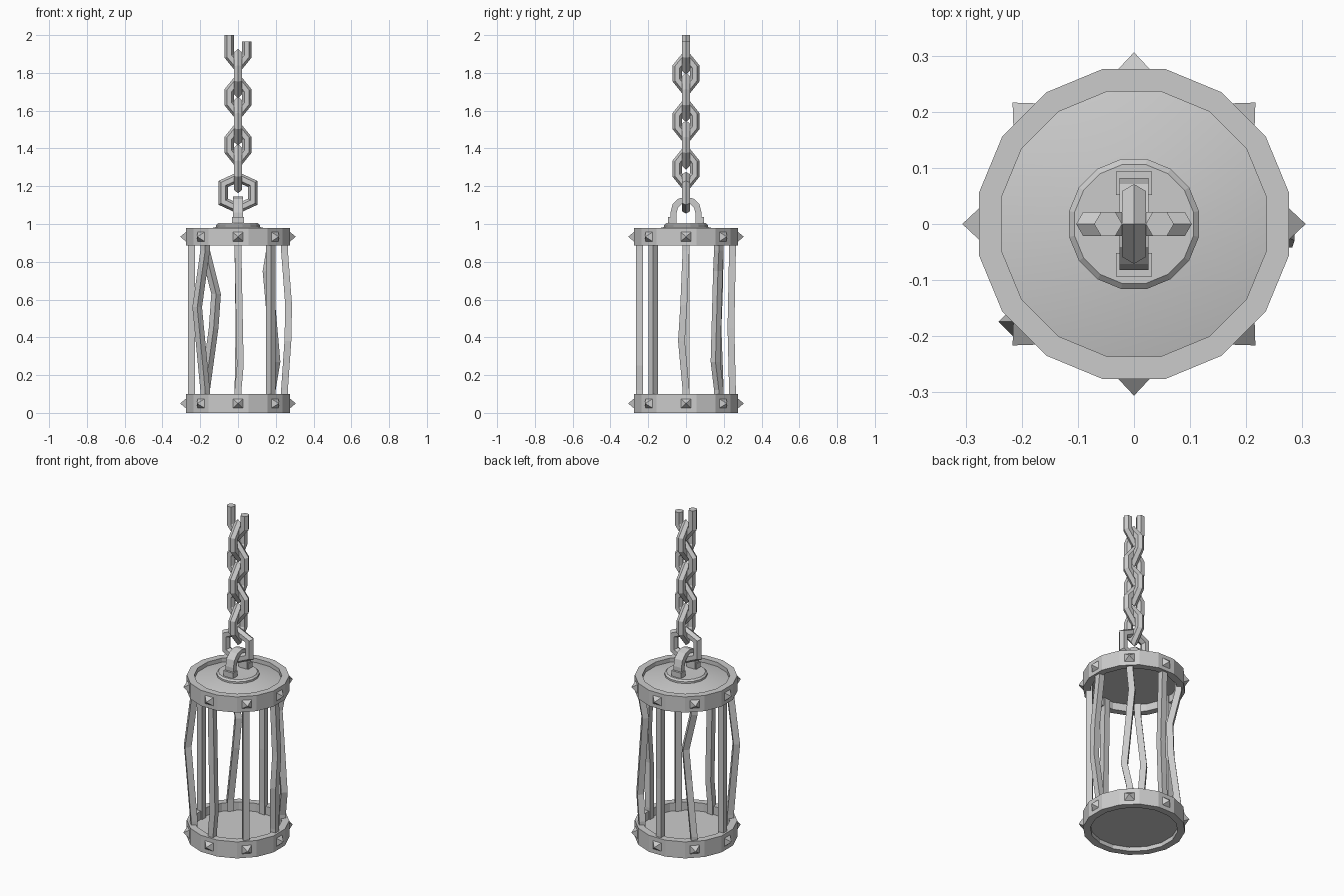
import bpy, bmesh
from math import pi, cos, sin, radians
from mathutils import Vector

if "Cube" in bpy.data.objects:
    bpy.data.objects.remove(bpy.data.objects["Cube"])


def make(name, bm):
    bmesh.ops.recalc_face_normals(bm, faces=bm.faces)
    mesh = bpy.data.meshes.new(name)
    bm.to_mesh(mesh)
    bm.free()
    ob = bpy.data.objects.new(name, mesh)
    bpy.context.collection.objects.link(ob)
    return ob


def loft(name, rings, closed=False):
    """Skin a list of equal point loops; cap the ends if open."""
    bm = bmesh.new()
    vs = [[bm.verts.new(p) for p in r] for r in rings]
    n, m = len(vs), len(vs[0])
    for i in range(n if closed else n - 1):
        a, b = vs[i], vs[(i + 1) % n]
        for j in range(m):
            k = (j + 1) % m
            bm.faces.new((a[j], a[k], b[k], b[j]))
    if not closed:
        bm.faces.new(vs[0])
        bm.faces.new(vs[-1])
    return make(name, bm)


def sweep(name, path, normal, section, closed=False):
    """Sweep a section along a planar path with mitred corners."""
    P, nrm, rings = [Vector(p) for p in path], Vector(normal), []
    n = len(P)
    for i, p in enumerate(P):
        d0 = (p - P[i - 1]).normalized() if closed or i > 0 else (P[1] - p).normalized()
        d1 = (P[(i + 1) % n] - p).normalized() if closed or i < n - 1 else d0
        t = (d0 + d1).normalized()
        side = t.cross(nrm) / t.dot(d1)
        rings.append([p + side * a + nrm * b for a, b in section])
    return loft(name, rings, closed)


def circle(r, z, n=16):
    return [(r * cos(2 * pi * (i + .5) / n), r * sin(2 * pi * (i + .5) / n), z) for i in range(n)]


def box(name, lo, hi):
    return loft(name, [[(lo[0], lo[1], z), (hi[0], lo[1], z), (hi[0], hi[1], z), (lo[0], hi[1], z)]
                       for z in (lo[2], hi[2])])


def hexagon(r):
    return [(r * cos(i * pi / 3), r * sin(i * pi / 3)) for i in range(6)]


# Rings with pyramid studs
for label, z0, z1 in (("lower", 0.005, 0.1), ("upper", 0.885, 0.98)):
    if label == "lower":
        z0 = 0.0
    loft(label + "_ring", [circle(.282, z0), circle(.282, z1), circle(.241, z1), circle(.241, z0)], True)
    zc = (z0 + z1) / 2
    for i in range(8):
        a = i * pi / 4
        out, tan, up = Vector((cos(a), sin(a), 0)), Vector((-sin(a), cos(a), 0)), Vector((0, 0, 1))
        c = up * zc
        bm = bmesh.new()
        base = [bm.verts.new(c + out * .274 + tan * u + up * v)
                for u, v in ((-.03, -.027), (.03, -.027), (.03, .027), (-.03, .027))]
        tip = bm.verts.new(c + out * .306)
        bm.faces.new(base)
        for j in range(4):
            bm.faces.new((base[j], base[(j + 1) % 4], tip))
        make(label + "_stud", bm)

# Floor, lid and collar
loft("floor_plate", [circle(.243, .025), circle(.243, .05)])
lid = loft("lid", [circle(.243, .93), circle(.243, .955), circle(.115, .985)])
bpy.context.view_layer.objects.active = lid
lid.select_set(True)
bpy.ops.object.shade_smooth_by_angle(angle=radians(30))
lid.select_set(False)
loft("collar", [circle(.118, .975), circle(.118, .995), circle(.108, 1.004)])

# Cage bars: bends as (z, dx, dy) for each angle
bends = {
    0: [(.57, .022, -.012), (.38, .018, -.024)],
    45: [(.75, -.018, -.005), (.27, .025, -.018)],
    90: [(.45, .005, -.008)],
    135: [(.63, .058, -.005), (.45, .045, -.012)],
    180: [],
    225: [(.56, -.042, 0)],
    270: [(.25, .012, 0)],
    315: [],
}
for deg, mid in bends.items():
    a = radians(deg)
    out, tan = Vector((cos(a), sin(a), 0)), Vector((-sin(a), cos(a), 0))
    rings = []
    for z, dx, dy in [(.94, 0, 0), (.86, 0, 0)] + mid + [(.12, 0, 0), (.045, 0, 0)]:
        c = out * .246 + Vector((dx, dy, z))
        rings.append([c + out * u + tan * v
                      for u, v in ((-.018, -.018), (.018, -.018), (.018, .018), (-.018, .018))])
    loft("cage_bar", rings)

# Hanging loop and its feet
arch = [(0, -.066, 1.0), (0, -.066, 1.06)]
arch += [(0, -.066 * cos(i * pi / 6), 1.062 + .066 * sin(i * pi / 6)) for i in range(1, 6)]
arch += [(0, .066, 1.06), (0, .066, 1.0)]
sweep("hanging_loop", arch, (1, 0, 0), [(-.016, -.026), (.016, -.026), (.016, .026), (-.016, .026)])
for s in (-1, 1):
    box("loop_foot", (-.032, s * .073 - .021, .995), (.032, s * .073 + .021, 1.037))


# Chain: pointed six-sided links, alternating planes
def link(name, zc, w, h, s, r, along_y):
    pts = [(0, h), (w, s), (w, -s), (0, -h), (-w, -s), (-w, s)]
    path = [(0, u, zc + v) if along_y else (u, 0, zc + v) for u, v in pts]
    sweep(name, path, (1, 0, 0) if along_y else (0, 1, 0), hexagon(r), True)


link("big_link", 1.165, .078, .083, .047, .025, False)
for i in range(5):
    link("chain_link", 1.293 + i * .126, .046, .091, .034, .025, i % 2 == 0)

# Broken top link
sweep("broken_link", [(-.046, 0, 2.0), (-.046, 0, 1.889), (0, 0, 1.832), (.046, 0, 1.889), (.046, 0, 1.966)],
      (0, 1, 0), hexagon(.025))
